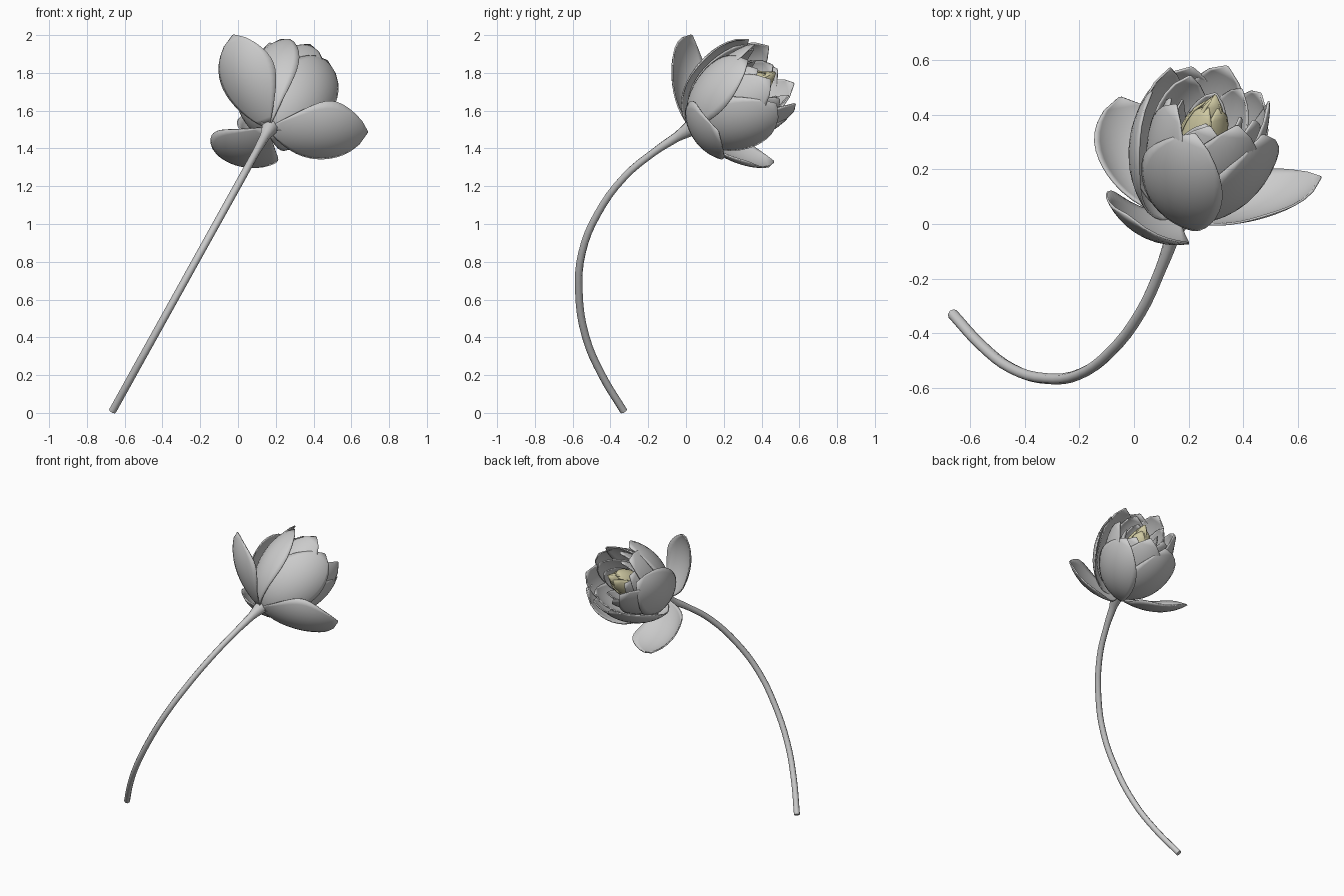
import bpy, math
from mathutils import Vector, Matrix
from mathutils.geometry import interpolate_bezier

if "Cube" in bpy.data.objects:
    bpy.data.objects.remove(bpy.data.objects["Cube"])

# Flower frame: local z runs along the bloom axis, local y is "up" across it
BASE = Vector((0.16, 0.025, 1.51))
axis = Vector((0.25, 0.81, 0.53)).normalized()
side = axis.cross(Vector((0, 0, 1))).normalized()
up = side.cross(axis)
FRAME = Matrix((side, up, axis)).transposed().to_4x4()
FRAME.translation = BASE

yellow = bpy.data.materials.new("bud_yellow")
yellow.diffuse_color = (0.62, 0.58, 0.36, 1)
yellow.use_nodes = True
yellow.node_tree.nodes["Principled BSDF"].inputs["Base Color"].default_value = yellow.diffuse_color


def finish(ob):
    bpy.ops.object.select_all(action='DESELECT')
    ob.select_set(True)
    bpy.context.view_layer.objects.active = ob
    bpy.ops.object.shade_smooth_by_angle(angle=math.radians(62))


def petal(name, az, profile, half_w, curl, lean=0.0, base_w=0.02, peak=1.25, mat=None, nu=14, nv=10):
    """Curved sheet: cubic (radius, height) centre line swept by an arc of radius curl."""
    pts = interpolate_bezier(*[Vector((r, 0, h)) for r, h in profile], nu + 1)
    verts, faces = [], []
    for i, p in enumerate(pts):
        t = i / nu
        tan = (pts[min(i + 1, nu)] - pts[max(i - 1, 0)]).normalized()
        inward = Vector((-tan.z, 0, tan.x))
        w = half_w * max(math.sin(math.pi * t ** peak), 0) ** 0.75 + base_w * (1 - t) + 0.004
        for j in range(nv + 1):
            s = w * (2 * j / nv - 1)
            v = p + inward * (curl * (1 - math.cos(s / curl)) + lean * s)
            v.y += curl * math.sin(s / curl)
            verts.append(Matrix.Rotation(az, 3, 'Z') @ v)
    for i in range(nu):
        for j in range(nv):
            a = i * (nv + 1) + j
            faces.append((a, a + 1, a + nv + 2, a + nv + 1))
    me = bpy.data.meshes.new(name)
    me.from_pydata([FRAME @ v for v in verts], [], faces)
    ob = bpy.data.objects.new(name, me)
    bpy.context.collection.objects.link(ob)
    if mat:
        me.materials.append(mat)
    sol = ob.modifiers.new("thickness", 'SOLIDIFY')
    sol.thickness = 0.008
    sol.offset = 0
    finish(ob)


def ring(name, count, start, *args, **kw):
    for k in range(count):
        petal(f"{name}_{k + 1}", math.radians(start + 360 * k / count), *args, **kw)


# Three wide-open outer petals: azimuth, half width, lift, lean, reach
for k, (az, w, lift, lean, reach) in enumerate(((112, 0.18, 0.01, 0.08, 0.475),
                                                (226, 0.19, 0.0, 0.2, 0.475),
                                                (339, 0.175, 0.03, 0.15, 0.49))):
    petal(f"open_petal_{k + 1}", math.radians(az),
          [(0.02, 0), (0.2, lift - 0.01), (0.38, 0.05 + lift), (reach, 0.21 + lift)],
          w, 0.26, lean=lean)

# Cupped petals, from the outside in
ring("outer_cup_petal", 5, 97, [(0.02, 0), (0.22, 0.06), (0.31, 0.33), (0.23, 0.51)], 0.17, 0.25, lean=0.2)
ring("middle_cup_petal", 5, 57, [(0.02, 0.02), (0.19, 0.08), (0.27, 0.35), (0.2, 0.56)], 0.15, 0.2, lean=0.22)
ring("inner_cup_petal", 5, 85, [(0.02, 0.04), (0.15, 0.1), (0.22, 0.35), (0.165, 0.52)], 0.12, 0.16, lean=0.22)
ring("small_petal", 4, 0, [(0.02, 0.08), (0.12, 0.13), (0.15, 0.36), (0.11, 0.49)], 0.085, 0.11, lean=0.2)

# Yellow closed bud at the heart
ring("bud_petal", 4, 30, [(0.02, 0.2), (0.10, 0.28), (0.10, 0.42), (0.025, 0.51)], 0.07, 0.085,
     lean=0.12, mat=yellow, nu=8, nv=6)
ring("bud_core_petal", 3, 70, [(0.015, 0.2), (0.06, 0.3), (0.07, 0.45), (0.0, 0.55)], 0.055, 0.06,
     mat=yellow, nu=8, nv=6)

# Bent stem, flaring into the flower base
path = [(0.01, -0.33), (0.2, -0.445), (0.4, -0.53), (0.64, -0.567), (0.85, -0.55), (1.05, -0.47),
        (1.25, -0.325), (1.38, -0.17), (1.46, -0.05), (1.52, 0.045)]
cu = bpy.data.curves.new("stem", 'CURVE')
cu.dimensions = '3D'
cu.bevel_depth = 0.02
cu.bevel_resolution = 2
cu.resolution_u = 4
cu.use_fill_caps = True
sp = cu.splines.new('BEZIER')
sp.bezier_points.add(len(path) - 1)
for bp, (z, y) in zip(sp.bezier_points, path):
    bp.co = (-0.67 + 0.555 * z, y, z)
    bp.handle_left_type = bp.handle_right_type = 'AUTO'
    bp.radius = 1.0
sp.bezier_points[-2].radius = 1.3
sp.bezier_points[-1].radius = 2.4
stem = bpy.data.objects.new("stem", cu)
bpy.context.collection.objects.link(stem)
bpy.ops.object.select_all(action='DESELECT')
stem.select_set(True)
bpy.context.view_layer.objects.active = stem
bpy.ops.object.convert(target='MESH')
finish(bpy.context.view_layer.objects.active)
